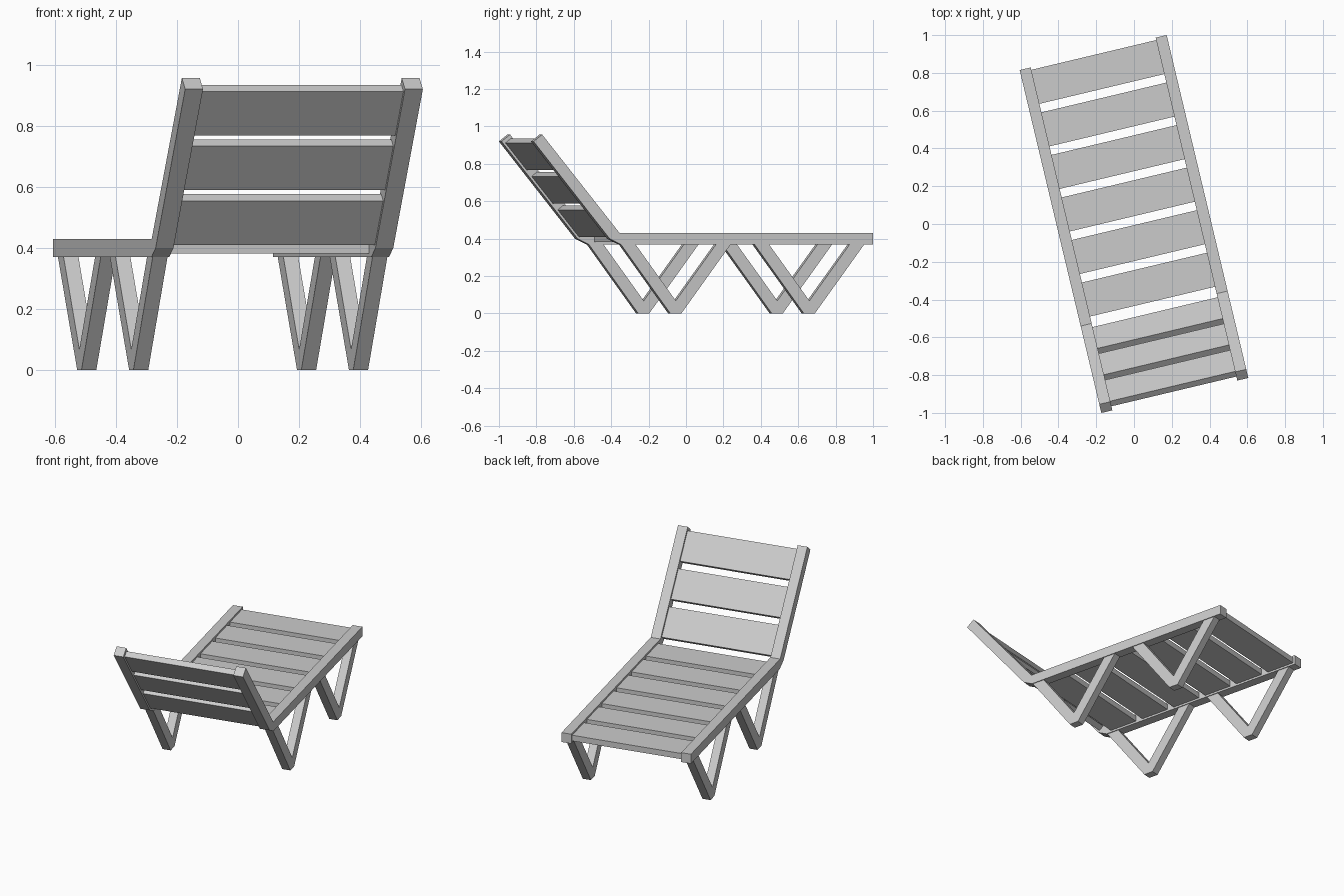
import bpy, math
from mathutils import Matrix, Vector

cube = bpy.data.objects.get("Cube")
if cube:
    bpy.data.objects.remove(cube, do_unlink=True)

grey = bpy.data.materials.new("light_grey")
grey.use_nodes = True
colour = (0.6, 0.6, 0.6, 1)
grey.diffuse_color = colour
grey.node_tree.nodes["Principled BSDF"].inputs["Base Color"].default_value = colour

TURN = Matrix.Rotation(math.radians(13.4), 4, "Z")  # lounger stands at an angle


def extrude(name, profile, x0, x1):
    """Solid with a (y, z) outline, spanning x0 to x1."""
    n = len(profile)
    verts = [(x, y, z) for x in (x0, x1) for y, z in profile]
    faces = [tuple(range(n))[::-1], tuple(range(n, 2 * n))]
    faces += [(i, (i + 1) % n, n + (i + 1) % n, n + i) for i in range(n)]
    mesh = bpy.data.meshes.new(name)
    mesh.from_pydata(verts, [], faces)
    mesh.transform(TURN)
    mesh.materials.append(grey)
    obj = bpy.data.objects.new(name, mesh)
    bpy.context.collection.objects.link(obj)
    # Consistent outward normals
    import bmesh
    bm = bmesh.new()
    bm.from_mesh(mesh)
    bmesh.ops.recalc_face_normals(bm, faces=bm.faces)
    bm.to_mesh(mesh)
    bm.free()


# Side rail outline: level seat part bending up into the backrest
rail = [(0.933, 0.37), (0.933, 0.43), (-0.46, 0.43), (-0.886, 0.957),
        (-0.933, 0.92), (-0.515, 0.40), (-0.455, 0.37)]


def leg_outline(c):
    """V-shaped leg pair meeting at a flat foot."""
    return [(c - 0.03, 0), (c + 0.03, 0), (c + 0.302, 0.37), (c + 0.222, 0.37),
            (c, 0.068), (c - 0.222, 0.37), (c - 0.302, 0.37)]


for side, s in (("left", 1), ("right", -1)):
    extrude(side + "_rail", rail, s * 0.34, s * 0.40)
    for place, c in (("head", -0.15), ("foot", 0.584)):
        extrude(f"{side}_{place}_leg", leg_outline(c), s * 0.345, s * 0.395)

# Slats: six on the seat, three on the backrest
WIDTH, THICK = 0.185, 0.036


def slat(name, start, along, normal):
    a, b = along * WIDTH, normal * THICK
    extrude(name, [tuple(p) for p in (start, start + a, start + a + b, start + b)], -0.34, 0.34)


for i in range(6):
    slat(f"seat_slat_{i + 1}", Vector((0.92 - 0.2315 * i, 0.382)),
         Vector((-1, 0)), Vector((0, 1)))

down = Vector((0.626, -0.779))
normal = Vector((0.779, 0.626))
top = Vector((-0.933, 0.92)) + normal * 0.012
for i in range(3):
    slat(f"back_slat_{i + 1}", top + down * (0.02 + 0.2295 * i), down, normal)
